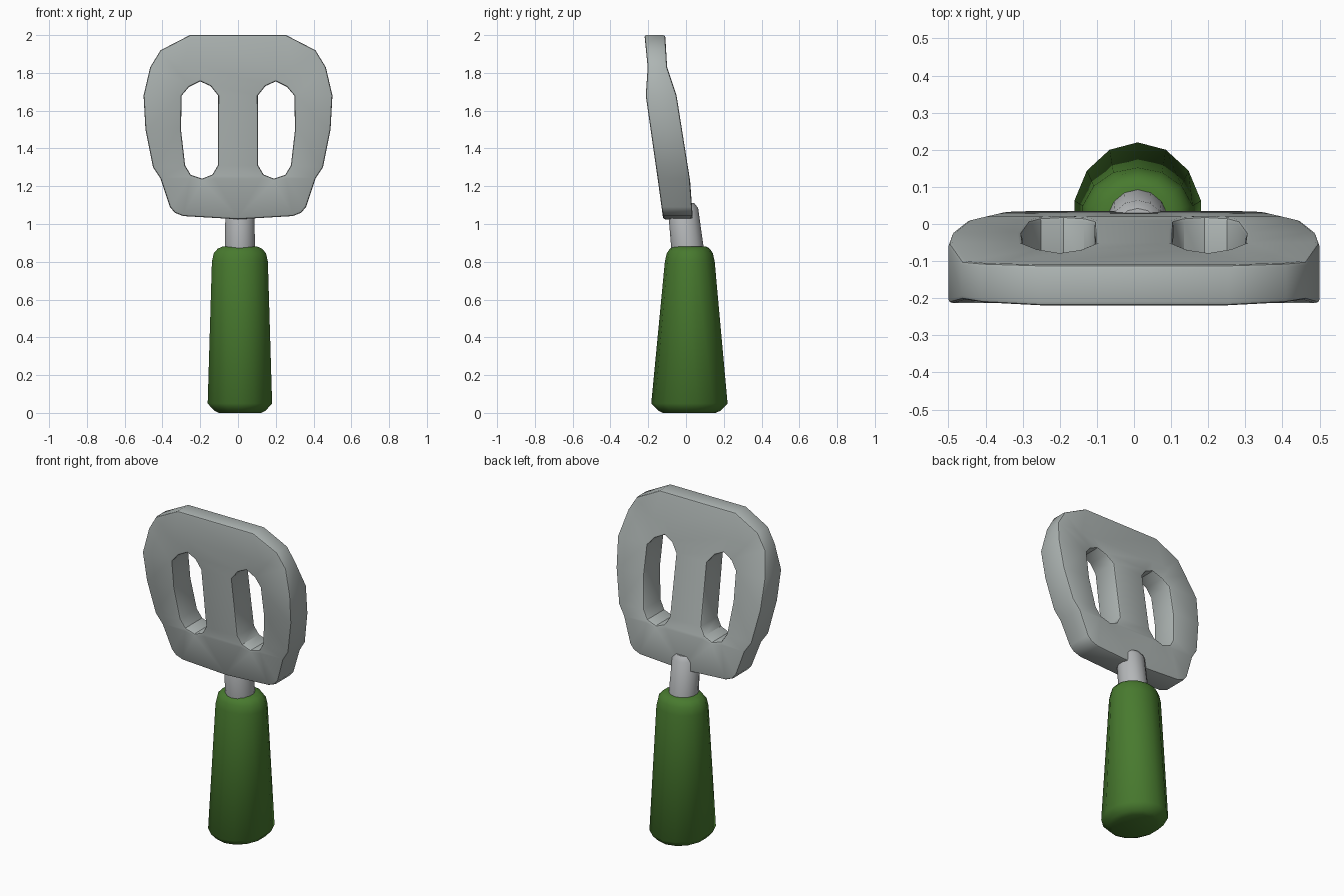
import bpy, bmesh, math

if "Cube" in bpy.data.objects:
    bpy.data.objects.remove(bpy.data.objects["Cube"])


def material(name, rgb):
    m = bpy.data.materials.new(name)
    m.diffuse_color = (*rgb, 1)
    m.use_nodes = True
    m.node_tree.nodes["Principled BSDF"].inputs["Base Color"].default_value = m.diffuse_color
    return m


green = material("green handle", (0.065, 0.195, 0.028))
steel = material("grey steel", (0.42, 0.46, 0.45))
rod_steel = material("light steel", (0.46, 0.475, 0.485))


def finish(bm, name, mat, angle):
    bmesh.ops.recalc_face_normals(bm, faces=bm.faces)
    me = bpy.data.meshes.new(name)
    bm.to_mesh(me)
    bm.free()
    me.materials.append(mat)
    ob = bpy.data.objects.new(name, me)
    bpy.context.collection.objects.link(ob)
    bpy.ops.object.select_all(action='DESELECT')
    ob.select_set(True)
    bpy.context.view_layer.objects.active = ob
    if name == "blade":
        bev = ob.modifiers.new("rim bevel", 'BEVEL')
        bev.width = 0.014
        bev.segments = 2
        bev.limit_method = 'ANGLE'
        bev.angle_limit = math.radians(60)
        bev.use_clamp_overlap = True
        bpy.ops.object.modifier_apply(modifier=bev.name)
    bpy.ops.object.shade_smooth_by_angle(angle=math.radians(angle))
    return ob


def loft(name, rings, sides, mat, angle=40):
    """Elliptical rings (x, y, z, rx, ry) joined into a closed solid."""
    bm = bmesh.new()
    loops = []
    for x, y, z, rx, ry in rings:
        loops.append([bm.verts.new((x + rx * math.sin(2 * math.pi * i / sides),
                                    y + ry * math.cos(2 * math.pi * i / sides), z))
                      for i in range(sides)])
    for a, b in zip(loops, loops[1:]):
        for i in range(sides):
            j = (i + 1) % sides
            bm.faces.new((a[i], a[j], b[j], b[i]))
    bm.faces.new(loops[0])
    bm.faces.new(loops[-1])
    return finish(bm, name, mat, angle)


# Handle: tapered oval grip with chamfered ends
loft("handle", [(0.01, 0.018, 0.0, 0.115, 0.14),
                (0.01, 0.018, 0.012, 0.14, 0.165),
                (0.01, 0.018, 0.05, 0.175, 0.202),
                (0.01, 0.02, 0.80, 0.152, 0.132),
                (0.01, 0.02, 0.845, 0.142, 0.122),
                (0.01, 0.02, 0.87, 0.12, 0.105),
                (0.01, 0.02, 0.882, 0.09, 0.085)], 14, green, 50)

# Rod: leaning neck running into the back of the blade
loft("rod", [(0.01, 0.012, 0.82, 0.082, 0.086),
             (0.01, 0.007, 0.88, 0.082, 0.086),
             (0.01, -0.016, 1.085, 0.078, 0.08),
             (0.01, -0.02, 1.112, 0.062, 0.062)], 14, rod_steel)

# Blade: half outline mirrored, two slots, then bent by a side profile
half = [(0.255, 2.0), (0.41, 1.92), (0.465, 1.83), (0.5, 1.68), (0.49, 1.5),
        (0.45, 1.3), (0.41, 1.24), (0.36, 1.09), (0.335, 1.06), (0.29, 1.042)]
outline = half + [(0.0, 1.025)] + [(-x, z) for x, z in reversed(half)]
slot = [(0.2, 1.755), (0.26, 1.725), (0.298, 1.68), (0.302, 1.5), (0.28, 1.31),
        (0.25, 1.26), (0.19, 1.24), (0.135, 1.262), (0.107, 1.31), (0.105, 1.68),
        (0.145, 1.73)]

# z, front y, back y
PROFILE = [(1.02, -0.12, 0.037), (1.24, -0.15, 0.02), (1.68, -0.213, -0.05),
           (1.83, -0.203, -0.1), (2.0, -0.22, -0.11)]


def bend(z, side):
    for p, q in zip(PROFILE, PROFILE[1:]):
        if z <= q[0] + 1e-5:
            t = (z - p[0]) / (q[0] - p[0])
            return p[side] + t * (q[side] - p[side])
    return PROFILE[-1][side]


bm = bmesh.new()
edges = []
for pts in (outline, slot, [(-x, z) for x, z in slot]):
    vs = [bm.verts.new((x, 0, z)) for x, z in pts]
    edges += [bm.edges.new((vs[i - 1], vs[i])) for i in range(len(vs))]
bmesh.ops.triangle_fill(bm, edges=edges, use_beauty=True, normal=(0, -1, 0))
for z, _, _ in PROFILE[1:-1]:
    bmesh.ops.bisect_plane(bm, geom=bm.verts[:] + bm.edges[:] + bm.faces[:],
                           dist=0.0005, plane_co=(0, 0, z), plane_no=(0, 0, 1))
front = bm.verts[:]
ret = bmesh.ops.extrude_face_region(bm, geom=bm.faces[:], use_keep_orig=True)
back = [g for g in ret["geom"] if isinstance(g, bmesh.types.BMVert)]
for v in front:
    v.co.y = bend(v.co.z, 1)
for v in back:
    v.co.y = bend(v.co.z, 2)
finish(bm, "blade", steel, 35)
